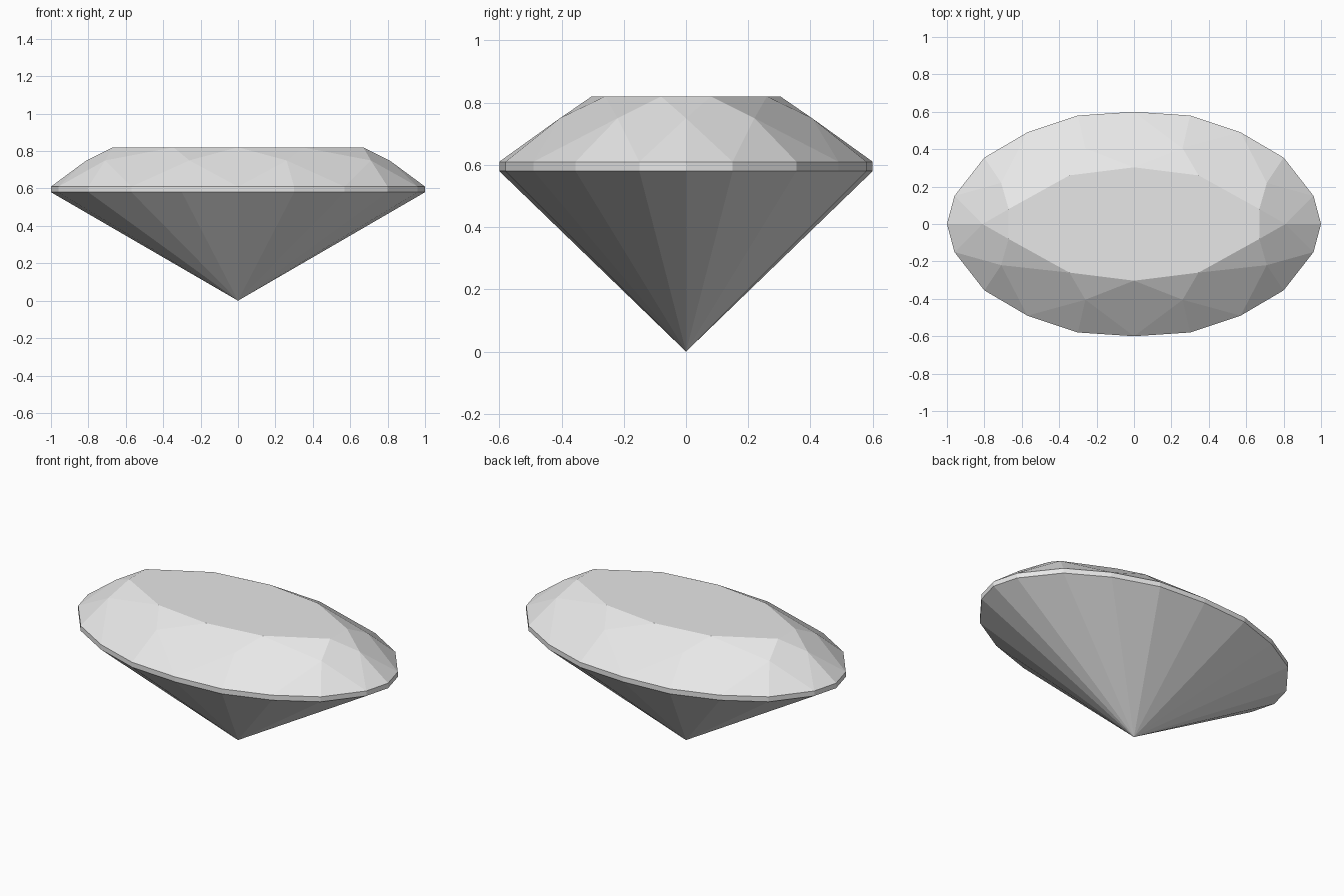
import bpy
import bmesh

cube = bpy.data.objects.get("Cube")
if cube:
    bpy.data.objects.remove(cube, do_unlink=True)

GIRDLE_LOW, GIRDLE_TOP, STAR_Z, TABLE_Z = 0.58, 0.61, 0.75, 0.82

# Quarter outlines from the +x axis round to the +y axis
girdle_quarter = [(1, 0), (0.96, 0.15), (0.8, 0.355), (0.57, 0.49), (0.3, 0.58), (0, 0.6)]
# Crown points alternate: star tip, table corner, star tip, ...
crown_quarter = [(0.81, 0), (0.67, 0.08), (0.71, 0.22), (0.345, 0.26), (0.26, 0.405), (0, 0.303)]


def full_ring(quarter):
    """Mirror a quarter outline into a closed counter-clockwise ring."""
    half = quarter + [(-x, y) for x, y in quarter[-2::-1]]
    return half + [(x, -y) for x, y in half[-2:0:-1]]


bm = bmesh.new()


def add_ring(quarter, height):
    return [bm.verts.new((x, y, height(i))) for i, (x, y) in enumerate(full_ring(quarter))]


culet = bm.verts.new((0, 0, 0))
lower = add_ring(girdle_quarter, lambda i: GIRDLE_LOW)
upper = add_ring(girdle_quarter, lambda i: GIRDLE_TOP)
crown = add_ring(crown_quarter, lambda i: TABLE_Z if i % 2 else STAR_Z)
count = len(lower)

# Pavilion and girdle band
for i in range(count):
    j = (i + 1) % count
    bm.faces.new((culet, lower[j], lower[i]))
    bm.faces.new((lower[i], lower[j], upper[j], upper[i]))

# Crown: star facet, main kite and two girdle facets per step
for i in range(0, count, 2):
    before, after, ahead = i - 1, (i + 1) % count, (i + 2) % count
    bm.faces.new((crown[i], crown[after], crown[before]))
    bm.faces.new((crown[after], crown[i], upper[after], crown[ahead]))
    bm.faces.new((crown[i], upper[before], upper[i]))
    bm.faces.new((crown[i], upper[i], upper[after]))

# Table
bm.faces.new(crown[1::2])
bmesh.ops.recalc_face_normals(bm, faces=bm.faces[:])

mesh = bpy.data.meshes.new("gemstone")
bm.to_mesh(mesh)
bm.free()
gem = bpy.data.objects.new("gemstone", mesh)
bpy.context.scene.collection.objects.link(gem)

# Pale grey stone
stone = bpy.data.materials.new("pale_grey")
stone.use_nodes = True
colour = (0.8, 0.8, 0.8, 1)
stone.diffuse_color = colour
stone.node_tree.nodes["Principled BSDF"].inputs["Base Color"].default_value = colour
mesh.materials.append(stone)
